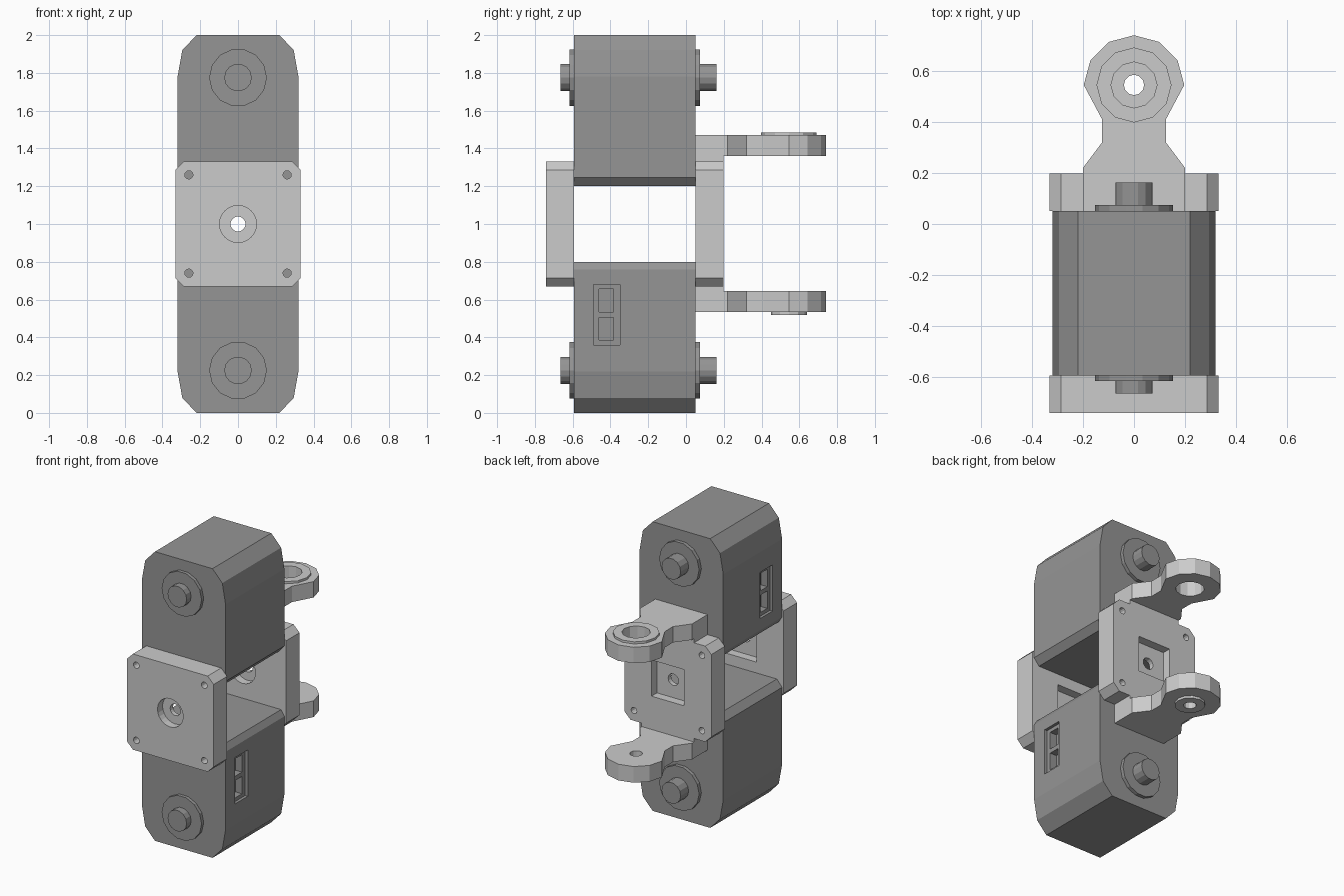
import bpy, bmesh
from math import cos, sin, pi, radians
from mathutils import Matrix, Vector

if "Cube" in bpy.data.objects:
    bpy.data.objects.remove(bpy.data.objects["Cube"])

dark = bpy.data.materials.new("dark_grey")
dark.diffuse_color = (.3, .3, .3, 1)
dark.use_nodes = True
dark.node_tree.nodes["Principled BSDF"].inputs["Base Color"].default_value = dark.diffuse_color


def prism(name, pts, axis, a, b, mat=None):
    """Extrude a 2D outline along an axis: 'X' uses (y,z), 'Y' uses (x,z), 'Z' uses (x,y)."""
    place = {'X': lambda p, d: (d, p[0], p[1]),
             'Y': lambda p, d: (p[0], d, p[1]),
             'Z': lambda p, d: (p[0], p[1], d)}[axis]
    bm = bmesh.new()
    face = bm.faces.new([bm.verts.new(place(p, a)) for p in pts])
    ext = bmesh.ops.extrude_face_region(bm, geom=[face])
    top = [g for g in ext['geom'] if isinstance(g, bmesh.types.BMVert)]
    shift = Vector(place((0, 0), b)) - Vector(place((0, 0), a))
    bmesh.ops.translate(bm, verts=top, vec=shift)
    bmesh.ops.recalc_face_normals(bm, faces=bm.faces)
    me = bpy.data.meshes.new(name)
    bm.to_mesh(me)
    bm.free()
    if mat:
        me.materials.append(mat)
    ob = bpy.data.objects.new(name, me)
    bpy.context.collection.objects.link(ob)
    return ob


def circle(cx, cy, r, n):
    return [(cx + r * cos(2 * pi * i / n), cy + r * sin(2 * pi * i / n)) for i in range(n)]


def rect(x0, x1, y0, y1):
    return [(x0, y0), (x1, y0), (x1, y1), (x0, y1)]


def cut(ob, *cutters):
    for c in cutters:
        c.hide_render = True
        m = ob.modifiers.new("cut", 'BOOLEAN')
        m.operation, m.solver, m.object = 'DIFFERENCE', 'EXACT', c
        bpy.context.view_layer.objects.active = ob
        bpy.ops.object.modifier_apply(modifier=m.name)
        bpy.data.objects.remove(c)


def turned_copy(ob, name):
    """Copy turned half a turn about the y axis through z = 1."""
    me = ob.data.copy()
    me.transform(Matrix.Translation((0, 0, 2)) @ Matrix.Rotation(pi, 4, 'Y'))
    new = bpy.data.objects.new(name, me)
    bpy.context.collection.objects.link(new)


# motor bodies with a connector window on one side
half = [(.22, 0), (.295, .08), (.32, .22)]
body_outline = half + [(.32, .76), (.295, .8), (-.28, .8), (-.32, .753)]
body_outline += [(-x, z) for x, z in reversed(half)]
body = prism("lower_motor_body", body_outline, 'Y', -.593, .05, dark)
cut(body,
    prism("window", rect(-.49, -.35, .36, .68), 'X', .30, .40, dark),
    prism("slot_a", rect(-.46, -.385, .385, .505), 'X', .25, .31, dark),
    prism("slot_b", rect(-.46, -.385, .535, .655), 'X', .25, .31, dark))
turned_copy(body, "upper_motor_body")

# output horns and shafts on both faces
for side, face, disc, tip in (("back", .04, .075, .162), ("front", -.58, -.616, -.665)):
    for part, r, n, end in (("horn", .153, 14, disc), ("shaft", .073, 14, tip)):
        ob = prism(f"lower_{side}_{part}", circle(0, .225, r, n), 'Y', face, end, dark)
        turned_copy(ob, f"upper_{side}_{part}")

# square joining plates: round recess in front, square pocket behind
corner = [(.286, .331), (.332, .285)]
outline = corner + [(x, -z) for x, z in reversed(corner)]
outline += [(-x, -z) for x, z in outline]
outline = [(x, z + 1) for x, z in outline]
for name, y0, y1 in (("front_plate", -.74, -.593), ("back_plate", .05, .198)):
    plate = prism(name, outline, 'Y', y0, y1)
    cut(plate,
        prism("recess", circle(0, 1, .098, 24), 'Y', y0 - .1, y0 + .055),
        prism("pocket", rect(-.125, .125, .875, 1.125), 'Y', y1 - .06, y1 + .1),
        prism("bore", circle(0, 1, .04, 16), 'Y', y0 - .1, y1 + .1),
        *[prism("screw_hole", circle(sx * .26, 1 + sz * .26, .022, 12), 'Y', y0 - .1, y1 + .1)
          for sx in (-1, 1) for sz in (-1, 1)])

# fork arms with a round eye
side = [(.2, .19), (.2, .22), (.125, .32), (.125, .41)]
eye = [(.197 * cos(radians(a)), .545 + .195 * sin(radians(a))) for a in range(0, 181, 30)]
arm = side + eye + [(-x, y) for x, y in reversed(side)]
for name, z0, z1, b0, b1, br, hole, root in (
        ("upper_arm", 1.36, 1.47, 1.46, 1.485, .147, .09, (1.33, 1.47)),
        ("lower_arm", .533, .645, .517, .54, .096, .04, (.533, .67))):
    eye_arm = prism(name, arm, 'Z', z0, z1)
    cut(eye_arm, prism("bore", circle(0, .545, hole, 12), 'Z', z0 - .1, z1 + .1))
    boss = prism(name + "_boss", circle(0, .545, br, 12), 'Z', b0, b1)
    cut(boss, prism("bore", circle(0, .545, hole, 12), 'Z', b0 - .1, b1 + .1))
    prism(name + "_root", rect(-.2, .2, .05, .198), 'Z', *root)
